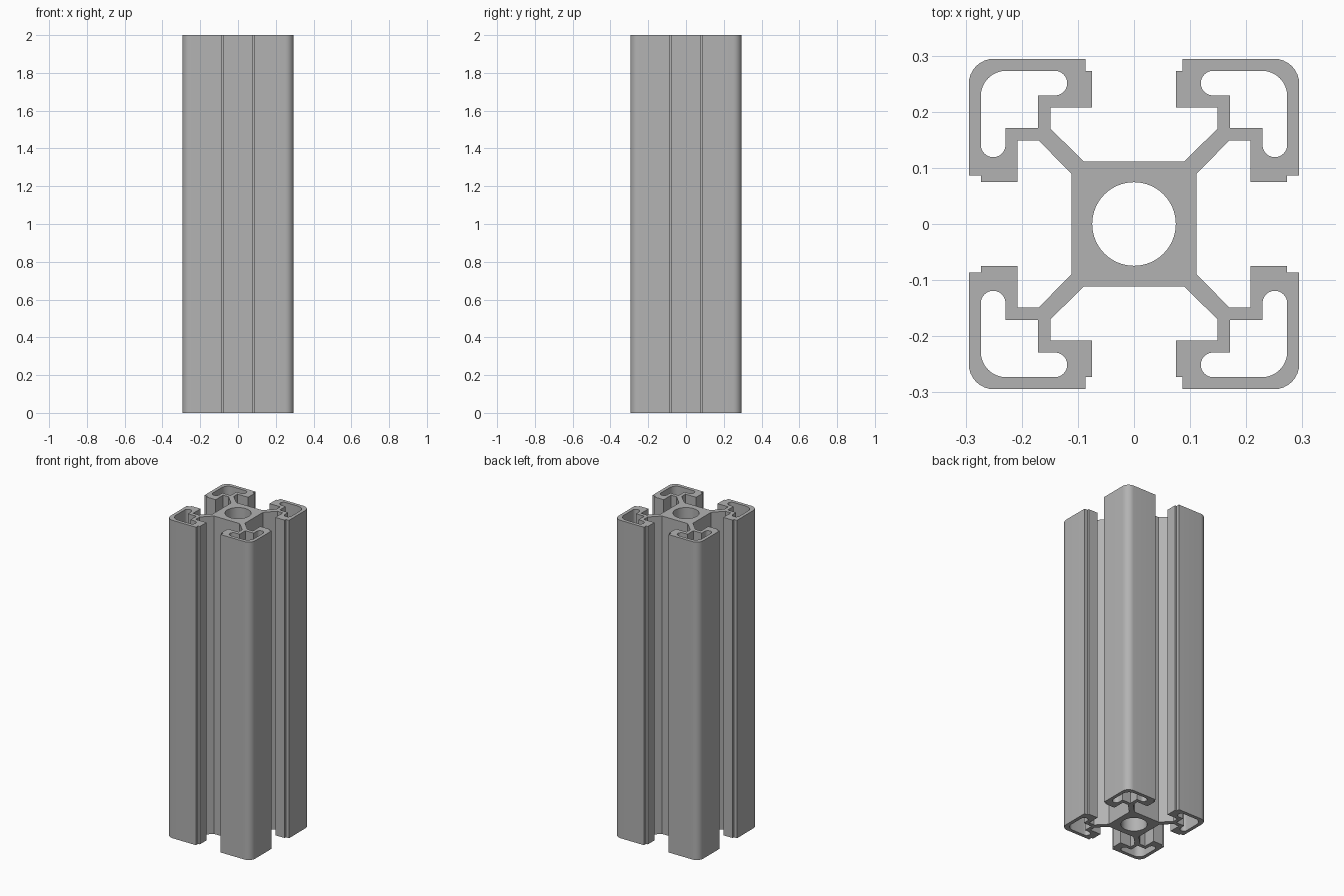
import bpy, bmesh, math

if "Cube" in bpy.data.objects:
    bpy.data.objects.remove(bpy.data.objects["Cube"])

HEIGHT = 2.0


def arc(cx, cy, r, start, end, steps=8):
    """Points on an arc, angles in degrees."""
    return [(cx + r * math.cos(math.radians(start + (end - start) * i / steps)),
             cy + r * math.sin(math.radians(start + (end - start) * i / steps)))
            for i in range(steps + 1)]


def swap(points):
    """Mirror a path over the diagonal, reversed so it continues the first half."""
    return [(y, x) for x, y in reversed(points)]


def turn(points, quarter):
    """Rotate a path by quarter turns."""
    for _ in range(quarter):
        points = [(-y, x) for x, y in points]
    return points


# Outer contour of one corner: slot floor, web, lip and rounded edge
lip = [(0.149, 0.17), (0.149, 0.2075), (0.0745, 0.2075), (0.0745, 0.273),
       (0.086, 0.273), (0.086, 0.2945)]
half = [(0.089, 0.111)] + lip
corner = half + arc(0.2495, 0.2495, 0.045, 90, 0) + swap(half)
corner.reverse()
outline = [p for q in range(4) for p in turn(corner, q)]

# Hollow chamber inside each corner, with two rounded slot ends
slot = [(0.171, 0.171), (0.171, 0.229)] + arc(0.141, 0.251, 0.022, 270, 90, 12)
chamber = slot + arc(0.228, 0.228, 0.045, 90, 0) + swap(slot)[:-1]

# Round centre bore
bore = arc(0, 0, 0.0745, 0, 360, 64)[:-1]

# Fill the cross-section and extrude it to full length
bm = bmesh.new()
edges = []
for loop in [outline, bore] + [turn(chamber, q) for q in range(4)]:
    verts = [bm.verts.new((x, y, 0)) for x, y in loop]
    edges += [bm.edges.new((v, verts[(i + 1) % len(verts)])) for i, v in enumerate(verts)]
bmesh.ops.triangle_fill(bm, use_beauty=True, edges=edges)
result = bmesh.ops.extrude_face_region(bm, geom=bm.faces[:], use_keep_orig=True)
top = [g for g in result["geom"] if isinstance(g, bmesh.types.BMVert)]
bmesh.ops.translate(bm, verts=top, vec=(0, 0, HEIGHT))
bmesh.ops.recalc_face_normals(bm, faces=bm.faces[:])

mesh = bpy.data.meshes.new("slotted_rail")
bm.to_mesh(mesh)
bm.free()
rail = bpy.data.objects.new("slotted_rail", mesh)
bpy.context.collection.objects.link(rail)

# Plain aluminium grey
metal = bpy.data.materials.new("aluminium_grey")
metal.diffuse_color = (0.45, 0.45, 0.45, 1)
metal.use_nodes = True
metal.node_tree.nodes["Principled BSDF"].inputs["Base Color"].default_value = metal.diffuse_color
mesh.materials.append(metal)

# Smooth the rounded edges, keep the profile corners crisp
bpy.context.view_layer.objects.active = rail
rail.select_set(True)
bpy.ops.object.shade_smooth_by_angle(angle=math.radians(30))
